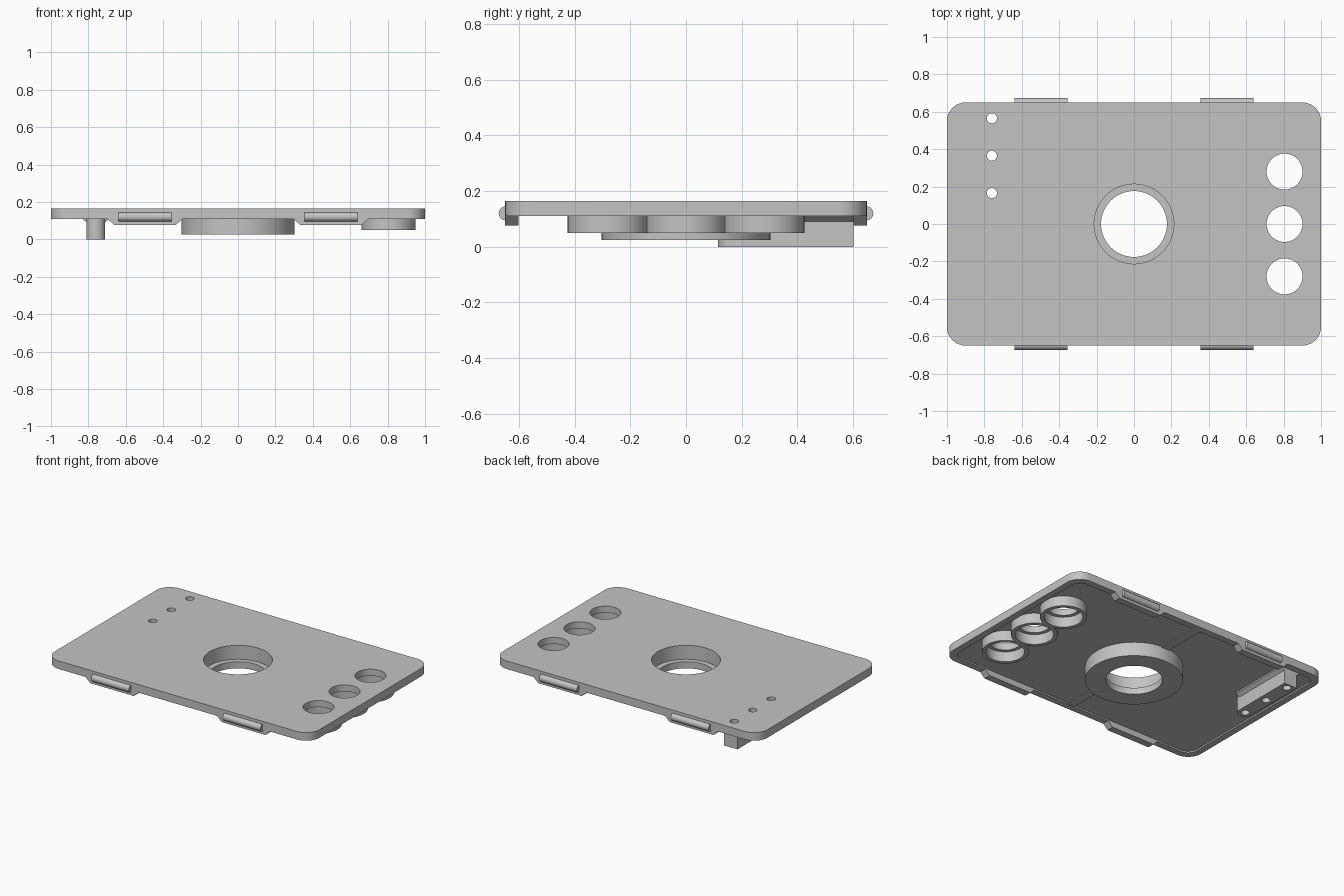
import bpy, bmesh, math
from mathutils import Vector

cube = bpy.data.objects.get("Cube")
if cube:
    bpy.data.objects.remove(cube, do_unlink=True)

grey = bpy.data.materials.new("plain grey")
grey.use_nodes = True
colour = (0.55, 0.55, 0.55, 1)
grey.diffuse_color = colour
grey.node_tree.nodes["Principled BSDF"].inputs["Base Color"].default_value = colour
parts = []


def circle(x, y, r, n=64):
    return [(x + r * math.cos(math.tau * i / n), y + r * math.sin(math.tau * i / n))
            for i in range(n)]


def rounded(hx, hy, r, n=10):
    pts = []
    for q, (sx, sy) in enumerate([(1, 1), (-1, 1), (-1, -1), (1, -1)]):
        for i in range(n + 1):
            a = (q + i / n) * math.pi / 2
            pts.append((sx * (hx - r) + r * math.cos(a), sy * (hy - r) + r * math.sin(a)))
    return pts


def prism(name, outlines, lo, hi, axis="z"):
    """Extrude an outline, with any inner outlines as holes, along an axis."""
    curve = bpy.data.curves.new(name, "CURVE")
    curve.dimensions = "2D"
    curve.fill_mode = "BOTH"
    curve.extrude = (hi - lo) / 2
    for pts in outlines:
        s = curve.splines.new("POLY")
        s.points.add(len(pts) - 1)
        for p, (a, b) in zip(s.points, pts):
            p.co = (a, b, 0, 1)
        s.use_cyclic_u = True
    temp = bpy.data.objects.new(name + " profile", curve)
    bpy.context.collection.objects.link(temp)
    graph = bpy.context.evaluated_depsgraph_get()
    mesh = bpy.data.meshes.new_from_object(temp.evaluated_get(graph))
    bpy.data.objects.remove(temp, do_unlink=True)
    bm = bmesh.new()
    bm.from_mesh(mesh)
    bmesh.ops.remove_doubles(bm, verts=bm.verts, dist=0.0001)
    for v in bm.verts:
        a, b, t = v.co.x, v.co.y, v.co.z + (lo + hi) / 2
        v.co = Vector({"z": (a, b, t), "y": (a, t, b), "x": (t, a, b)}[axis])
    bmesh.ops.recalc_face_normals(bm, faces=bm.faces)
    bm.to_mesh(mesh)
    bm.free()
    mesh.name = name
    mesh.materials.clear()
    mesh.materials.append(grey)
    ob = bpy.data.objects.new(name, mesh)
    bpy.context.collection.objects.link(ob)
    parts.append(ob)


TOP, BASE, UNDER = 0.165, 0.11, 0.12
port_x, port_ys = 0.805, (-0.28, 0, 0.28)
pin_x, pin_ys = -0.76, (0.165, 0.365, 0.565)
pins = [circle(pin_x, y, 0.027, 24) for y in pin_ys]

# Panel with all its holes, and the shallow rim below it
prism("panel", [rounded(1, 0.65, 0.1), circle(0, 0, 0.213)]
      + [circle(port_x, y, 0.096) for y in port_ys] + pins, UNDER, TOP)
prism("panel_rim", [rounded(1, 0.65, 0.1), rounded(0.955, 0.605, 0.07)], BASE, UNDER)

# Low ribs across the underside
for side, name in ((1, "back"), (-1, "front")):
    y0, y1 = sorted((side * 0.29, side * 0.61))
    prism(name + "_rib", [[(-0.03, y0), (0.03, y0), (0.03, y1), (-0.03, y1)]],
          UNDER - 0.006, UNDER)

# Stepped central ring
prism("central_ring", [circle(0, 0, 0.303), circle(0, 0, 0.213)], 0.07, UNDER)
prism("central_ring_lip", [circle(0, 0, 0.303), circle(0, 0, 0.176)], 0.025, 0.07)

# Three port collars
for i, y in enumerate(port_ys):
    prism(f"port_collar_{i + 1}", [circle(port_x, y, 0.145), circle(port_x, y, 0.12)],
          0.05, UNDER)

# Pin guide block with a rounded front end and flared top
end = [(pin_x + 0.05 * math.cos(a), pin_ys[0] + 0.05 * math.sin(a))
       for a in (math.pi * (1 + i / 16) for i in range(17))]
prism("pin_block", [end + [(pin_x + 0.05, 0.602), (pin_x - 0.05, 0.602)]] + pins, 0, UNDER)
for side, name in ((1, "left"), (-1, "right")):
    x = pin_x + side * 0.048
    prism(f"pin_block_{name}_flare",
          [[(x, 0.09), (x + side * 0.025, BASE), (x + side * 0.025, UNDER), (x, UNDER)]],
          pin_ys[0], 0.602, "y")

# Snap brackets and rounded catches on the long edges
for sx, xn in ((1, "left"), (-1, "right")):
    for sy, yn in ((1, "back"), (-1, "front")):
        c = sx * 0.497
        y0, y1 = sorted((sy * 0.602, sy * 0.65))
        prism(f"{yn}_{xn}_bracket",
              [[(c - 0.2, BASE), (c - 0.165, 0.077), (c + 0.165, 0.077), (c + 0.2, BASE)]],
              y0, y1, "y")
        arc = [(sy * (0.648 + 0.025 * math.cos(a)), 0.12 + 0.025 * math.sin(a))
               for a in (math.pi * (i / 12 - 0.5) for i in range(13))]
        prism(f"{yn}_{xn}_catch", [arc], c - 0.142, c + 0.142, "x")

# Smooth round walls, keep edges crisp
bpy.ops.object.select_all(action="DESELECT")
for ob in parts:
    ob.select_set(True)
bpy.context.view_layer.objects.active = parts[0]
bpy.ops.object.shade_smooth_by_angle(angle=math.radians(30))
